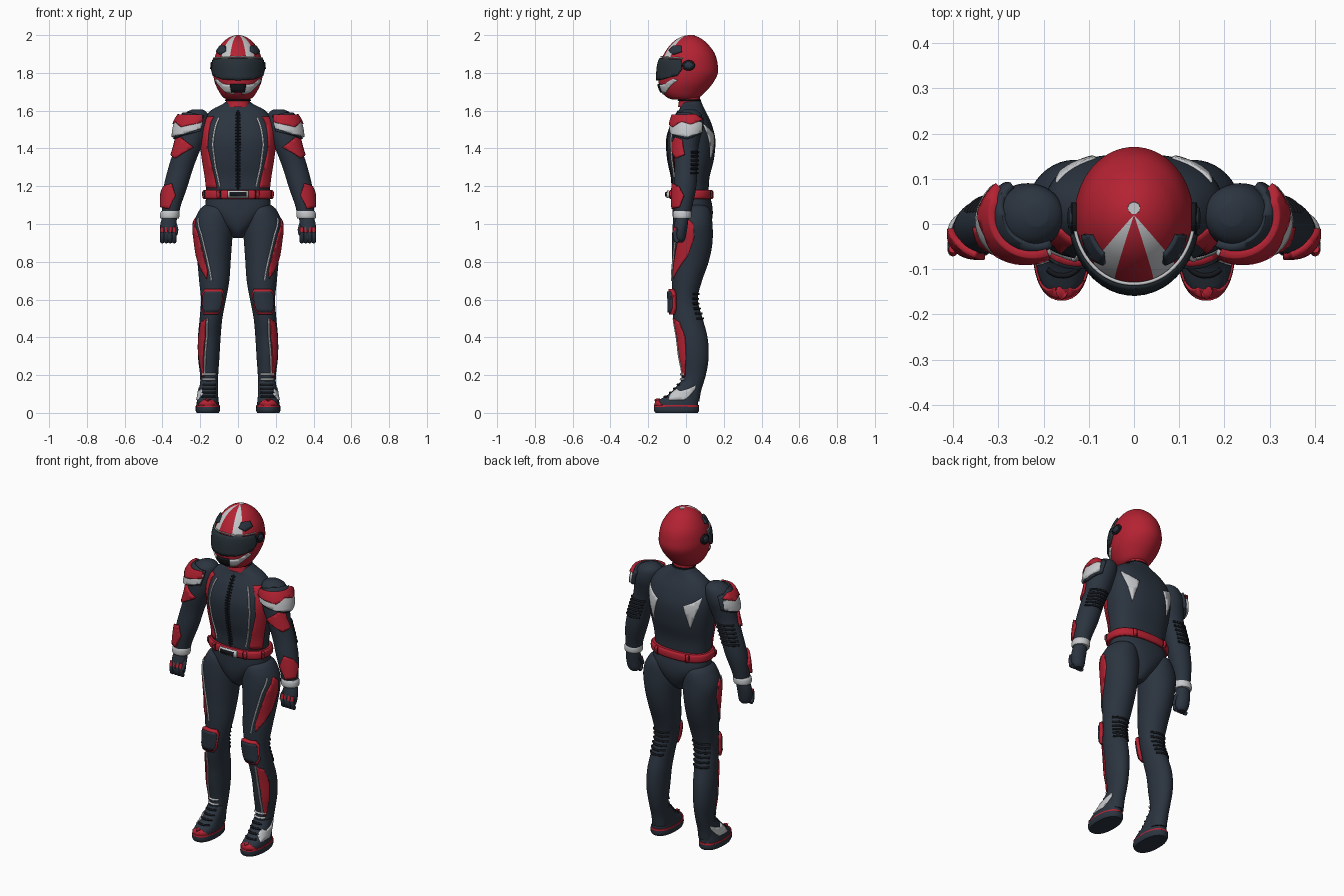
import bpy, bmesh, math

cube = bpy.data.objects.get("Cube")
if cube:
    bpy.data.objects.remove(cube)


def material(name, colour):
    mat = bpy.data.materials.new(name)
    mat.use_nodes = True
    mat.diffuse_color = (*colour, 1)
    mat.node_tree.nodes["Principled BSDF"].inputs["Base Color"].default_value = (*colour, 1)
    return mat


navy = material("navy_leather", (.024, .034, .05))
red = material("red_leather", (.46, .016, .032))
grey = material("light_grey", (.56, .57, .59))
black = material("black_rubber", (.008, .009, .012))
glass = material("visor_glass", (.02, .03, .038))


def surface(rings, power=2.0):
    """Smooth body through rings (z, centre x, centre y, radius x, radius y)."""
    rings = sorted(rings)
    zs = [r[0] for r in rings]
    rows = [(r[1], r[2], r[3] ** 2, r[4] ** 2) for r in rings]
    last = len(rings) - 1

    def slope(k, c):
        lo, hi = max(k - 1, 0), min(k + 1, last)
        return (rows[hi][c] - rows[lo][c]) / (zs[hi] - zs[lo])

    def at(angle, z, off=0.0):
        z = min(max(z, zs[0]), zs[-1])
        k = max(j for j in range(last) if zs[j] <= z)
        h = zs[k + 1] - zs[k]
        t = (z - zs[k]) / h
        v = []
        for c in range(4):
            ease = t * t * (3 - 2 * t)
            bend = h * (t * (1 - t) ** 2 * slope(k, c) - t * t * (1 - t) * slope(k + 1, c))
            v.append(rows[k][c] * (1 - ease) + rows[k + 1][c] * ease + bend)
        co, si = math.cos(math.radians(angle)), math.sin(math.radians(angle))
        px = math.copysign(abs(co) ** (2 / power), co) * math.sqrt(max(v[2], 1e-6))
        py = math.copysign(abs(si) ** (2 / power), si) * math.sqrt(max(v[3], 1e-6))
        grow = 1 + off / math.hypot(px, py)
        return (v[0] + px * grow, v[1] + py * grow, z)

    at.low, at.high = zs[0], zs[-1]
    return at


def sides(name, sym):
    return [("left_" + name, 1), ("right_" + name, -1)] if sym else [(name, 1)]


def build(name, verts, faces, mats, sym, slots=None, thick=0):
    for label, s in sides(name, sym):
        mesh = bpy.data.meshes.new(label)
        mesh.from_pydata([(x * s, y, z) for x, y, z in verts], [], [f[::s] for f in faces])
        for mat in mats:
            mesh.materials.append(mat)
        if slots:
            mesh.polygons.foreach_set("material_index", slots)
        obj = bpy.data.objects.new(label, mesh)
        bpy.context.collection.objects.link(obj)
        if thick:
            mod = obj.modifiers.new("Thickness", "SOLIDIFY")
            mod.thickness, mod.offset = thick, -1


def loft(name, surf, mats, sym=False, n=40, m=36, paint=None):
    verts, faces, slots = [], [], []
    for i in range(m + 1):
        z = surf.low + (surf.high - surf.low) * (1 - math.cos(math.pi * i / m)) / 2
        verts += [surf(360 * j / n - 180, z) for j in range(n)]
    for i in range(m):
        for j in range(n):
            q = (j + 1) % n
            faces.append((i * n + j, i * n + q, i * n + n + q, i * n + n + j))
            slots.append(paint(360 * (j + .5) / n - 180, verts[i * n][2]) if paint else 0)
    faces += [tuple(range(n))[::-1], tuple(range(m * n, m * n + n))]
    build(name, verts, faces, mats, sym, slots + [0, 0])


def panel(name, surf, outline, mat, off=.006, sym=True):
    """Raised plate on a surface, outlined by (angle, height) points."""
    area = sum(a[0] * b[1] - b[0] * a[1] for a, b in zip(outline, outline[1:] + outline[:1]))
    bm = bmesh.new()
    bm.faces.new([bm.verts.new((a, z, 0)) for a, z in (outline if area > 0 else outline[::-1])])
    bmesh.ops.triangulate(bm, faces=bm.faces[:])
    for axis, step in ((0, 8), (1, .02)):
        vals = [p[axis] for p in outline]
        normal = (1, 0, 0) if axis == 0 else (0, 1, 0)
        for k in range(1, int((max(vals) - min(vals)) / step) + 1):
            co = [c * (min(vals) + k * step) for c in normal]
            bmesh.ops.bisect_plane(bm, geom=bm.verts[:] + bm.edges[:] + bm.faces[:],
                                   dist=1e-6, plane_co=co, plane_no=normal)
    bm.verts.index_update()
    verts = [surf(v.co.x, v.co.y, off) for v in bm.verts]
    faces = [tuple(v.index for v in f.verts) for f in bm.faces]
    bm.free()
    build(name, verts, faces, [mat], sym, thick=off + .004)


def trace(surf, points, off=.002, steps=8):
    """Polyline lying on a surface through (angle, height) points."""
    path = []
    for (a, z), (b, w) in zip(points, points[1:]):
        path += [surf(a + (b - a) * i / steps, z + (w - z) * i / steps, off) for i in range(steps + 1)]
    return path


def tube(name, paths, radius, mat, sym=True):
    for label, s in sides(name, sym):
        curve = bpy.data.curves.new(label, "CURVE")
        curve.dimensions, curve.bevel_depth = "3D", radius
        curve.bevel_resolution, curve.use_fill_caps = 2, True
        for path in paths:
            line = curve.splines.new("POLY")
            line.points.add(len(path) - 1)
            for point, (x, y, z) in zip(line.points, path):
                point.co = (x * s, y, z, 1)
        curve.materials.append(mat)
        bpy.context.collection.objects.link(bpy.data.objects.new(label, curve))


def ribs(name, surf, start, end, low, high, count, radius, mat, sym=True):
    heights = [low + (high - low) * i / (count - 1) for i in range(count)]
    tube(name, [trace(surf, [(start, z), (end, z)]) for z in heights], radius, mat, sym)


# Torso, neck and pelvis
torso = surface([(1.1, 0, .03, .165, .09), (1.18, 0, .025, .168, .095), (1.25, 0, .025, .175, .1),
                 (1.35, 0, .027, .19, .122), (1.45, 0, .028, .2, .127), (1.53, 0, .03, .193, .105),
                 (1.6, 0, .032, .145, .07), (1.63, 0, .03, .09, .058), (1.65, 0, .03, .06, .05)], 2.4)
loft("torso", torso, [navy], n=56, m=44)
neck = surface([(1.62, 0, .018, .068, .06), (1.65, 0, .018, .063, .056), (1.7, 0, .018, .063, .056)])
loft("neck_collar", neck, [red], m=10)
tube("collar_seam", [trace(neck, [(-180, 1.655), (180, 1.655)], steps=40)], .004, black, False)
pelvis = surface([(.925, 0, .03, .025, .04), (.97, 0, .032, .06, .085), (1.03, 0, .035, .125, .104),
                  (1.08, 0, .035, .17, .106), (1.14, 0, .03, .17, .1)], 2.3)
loft("pelvis", pelvis, [navy])
panel("torso_stripe", torso, [(-48, 1.57), (-40, 1.4), (-54, 1.19), (-15, 1.19), (-10, 1.4), (-25, 1.57)], red)
tube("torso_seam", [trace(torso, [(-60, 1.56), (-52, 1.42), (-54, 1.3), (-60, 1.2)])], .005, grey)
panel("back_patch", torso, [(32, 1.53), (70, 1.475), (55, 1.34), (46, 1.43)], grey)
tube("zipper", [trace(torso, [(-90, 1.18), (-90, 1.6)], steps=30)], .004, black, False)
ribs("zipper_teeth", torso, -92.5, -87.5, 1.2, 1.59, 26, .004, black, False)

# Belt
belt = surface([(1.132, 0, .027, .18, .11), (1.14, 0, .027, .188, .118),
                (1.172, 0, .027, .188, .118), (1.18, 0, .027, .18, .11)], 2.4)
loft("belt", belt, [red], n=56, m=12)


def block(centre, wide, low, high):
    return [(centre - wide, low), (centre + wide, low), (centre + wide, high), (centre - wide, high)]


for label, angle in (("front", -62), ("side", -20), ("rear", 62)):
    panel(label + "_belt_loop_edge", belt, block(angle, 4, 1.133, 1.178), black, .004)
    panel(label + "_belt_loop", belt, block(angle, 2.5, 1.13, 1.182), red, .009)
panel("buckle_frame", belt, block(-90, 12, 1.138, 1.178), grey, .014, False)
panel("buckle_plate", belt, block(-90, 8.5, 1.146, 1.17), black, .018, False)

# Helmet with a striped crown
helmet = surface([(1.66, 0, -.015, .06, .06), (1.67, 0, -.015, .078, .085), (1.7, 0, -.013, .1, .117),
                  (1.75, 0, 0, .123, .145), (1.8, 0, .012, .132, .157), (1.85, 0, .014, .13, .153),
                  (1.9, 0, .018, .118, .135), (1.95, 0, .018, .09, .1), (1.975, 0, .018, .066, .072),
                  (2, 0, .02, .002, .002)])
loft("helmet", helmet, [red, grey], n=72, m=64,
     paint=lambda a, z: int(z > 1.86 and 20 < abs(a + 90) < 45))
loft("crown_dot", surface([(1.985, 0, .035, .016, .016), (2, 0, .035, .013, .013)]), [grey], m=4)
panel("visor", helmet, [(-165, 1.872), (-168, 1.82), (-160, 1.785), (-125, 1.765), (-90, 1.76), (-55, 1.765),
                        (-20, 1.785), (-12, 1.82), (-15, 1.872), (-90, 1.88)], glass, .013, False)
tube("visor_trim", [trace(helmet, [(-168, 1.878), (-90, 1.886), (-12, 1.878)], .008, 20)], .004, grey, False)
panel("chin_guard", helmet, [(-78, 1.685), (-50, 1.695), (-18, 1.76), (-28, 1.768), (-50, 1.74), (-78, 1.735)], grey)
panel("chin_vent", helmet, block(-90, 20, 1.695, 1.74), black, .009, False)
ribs("chin_slats", helmet, -108, -72, 1.705, 1.73, 3, .004, grey, False)
panel("brow_vent", helmet, [(-48, 1.945), (-55, 1.92), (-38, 1.9), (-18, 1.915), (-22, 1.945)], navy, .012)
for label, size, off, mat in (("pivot_rim", 1, .01, black), ("pivot_cap", .65, .015, navy)):
    panel("visor_" + label, helmet, [(12 * size * math.cos(i * math.pi / 8),
          1.84 + .028 * size * math.sin(i * math.pi / 8)) for i in range(16)], mat, off)

# Arms
arm = surface([(1.607, .215, .02, .025, .025), (1.58, .223, .02, .065, .062), (1.52, .238, .015, .08, .075),
               (1.45, .252, .005, .076, .07), (1.4, .267, 0, .07, .065), (1.3, .302, 0, .066, .06),
               (1.2, .33, -.005, .063, .06), (1.1, .352, -.015, .05, .05), (1.03, .36, -.02, .042, .04)])
loft("arm", arm, [navy], True, m=44)
panel("shoulder_base", arm, [(-122, 1.575), (-118, 1.49), (0, 1.45), (60, 1.48), (60, 1.56), (0, 1.59), (-60, 1.592)],
      navy, .015)
panel("shoulder_guard", arm, [(-118, 1.56), (-115, 1.505), (-60, 1.475), (0, 1.46), (50, 1.485), (45, 1.54),
                              (0, 1.55), (-60, 1.555)], grey, .026)
panel("shoulder_crest", arm, [(-110, 1.58), (-116, 1.54), (-55, 1.515), (-25, 1.545), (5, 1.53), (45, 1.555),
                              (20, 1.582), (-40, 1.58)], red, .033)
panel("upper_arm_patch", arm, [(-50, 1.46), (-20, 1.45), (-5, 1.37), (-50, 1.35), (-112, 1.405)], red, .012)
panel("forearm_patch", arm, [(-70, 1.215), (-100, 1.15), (-80, 1.08), (-20, 1.09), (0, 1.15), (-30, 1.2)], red, .014)
ribs("elbow_ribs", arm, 25, 125, 1.27, 1.38, 6, .006, black)

# Hands
loft("cuff", surface([(1.028, .362, -.02, .047, .044), (1.036, .362, -.02, .051, .049),
                      (1.06, .36, -.02, .051, .049), (1.07, .358, -.02, .047, .045)]), [grey], True, m=10)
hand = surface([(1.04, .362, -.02, .038, .034), (1, .368, -.026, .043, .036), (.96, .37, -.032, .042, .036),
                (.92, .368, -.034, .035, .03), (.903, .366, -.034, .02, .018)])
loft("hand", hand, [navy], True, n=28, m=20)
columns = [.338 + .021 * i for i in range(4)]
tube("fingers", [[(x, -.05, .975), (x, -.059, .95), (x, -.054, .915), (x, -.04, .907)] for x in columns], .012, navy)
tube("knuckles", [[(x, -.055, .982), (x, -.063, .955)] for x in columns], .0095, red)
tube("thumb", [[(.335, -.025, 1), (.327, -.045, .97), (.332, -.06, .945)]], .012, navy)

# Legs
leg = surface([(1.112, .12, .035, .03, .035), (1.08, .122, .035, .078, .09), (1, .13, .035, .105, .105),
               (.9, .13, .033, .098, .107), (.8, .127, .023, .088, .097), (.7, .126, .005, .08, .08),
               (.6, .13, -.005, .066, .067), (.5, .143, .01, .06, .078), (.4, .152, .032, .06, .082),
               (.3, .155, .04, .057, .08), (.2, .153, .04, .048, .065), (.12, .153, .025, .046, .056),
               (.06, .153, .02, .045, .05)])
loft("leg", leg, [navy], True, m=56)
panel("thigh_stripe", leg, [(-15, 1.03), (-38, .95), (-52, .85), (-65, .75), (-62, .71), (-38, .76), (-10, .83),
                            (5, .93), (2, 1)], red)
tube("thigh_seam", [trace(leg, [(-35, 1.03), (-52, .95), (-63, .85), (-75, .75), (-80, .7)])], .005, grey)
panel("shin_stripe", leg, [(-65, .5), (-68, .4), (-62, .3), (-55, .19), (-42, .19), (-28, .3), (-25, .4), (-35, .48)], red)
tube("shin_seam", [trace(leg, [(-72, .5), (-78, .4), (-72, .3), (-62, .2)])], .005, grey)
panel("knee_rim", leg, [(-118, .52), (-128, .55), (-128, .63), (-118, .655), (-58, .655), (-44, .63), (-44, .55),
                        (-58, .52)], red, .02)
panel("knee_pad", leg, [(-114, .532), (-121, .555), (-121, .625), (-114, .643), (-62, .643), (-51, .625), (-51, .555),
                        (-62, .532)], navy, .027)
ribs("knee_ribs", leg, 35, 135, .5, .63, 6, .006, black)
ribs("ankle_bands", leg, -130, -45, .178, .205, 2, .006, grey)

# Boots
boot = surface([(.03, .16, -.05, .06, .115), (.06, .16, -.047, .058, .11), (.09, .158, -.022, .053, .082),
                (.13, .155, .004, .05, .064), (.165, .153, .026, .047, .056)], 2.2)
loft("boot", boot, [navy], True, m=24)
loft("boot_sole", surface([(0, .16, -.05, .059, .112), (.012, .16, -.05, .064, .119),
                           (.034, .16, -.05, .064, .119)], 2.3), [navy], True, m=8)
loft("sole_trim", surface([(.032, .16, -.05, .064, .1195), (.042, .16, -.05, .063, .118)], 2.3), [red], True, m=4)
panel("toe_cap", boot, [(-145, .04), (-35, .04), (-50, .058), (-75, .072), (-90, .06), (-105, .072), (-130, .058)], red)
panel("boot_patch", boot, [(-62, .105), (-48, .13), (-15, .115), (35, .145), (40, .125), (15, .07), (-25, .07)], grey)
ribs("boot_ribs", boot, -130, -55, .085, .15, 4, .006, black)

# Smooth shading with sharp panel edges
bpy.ops.object.select_all(action="DESELECT")
for obj in bpy.context.collection.objects:
    if obj.type == "MESH":
        obj.select_set(True)
        bpy.context.view_layer.objects.active = obj
bpy.ops.object.shade_smooth_by_angle(angle=math.radians(35))
